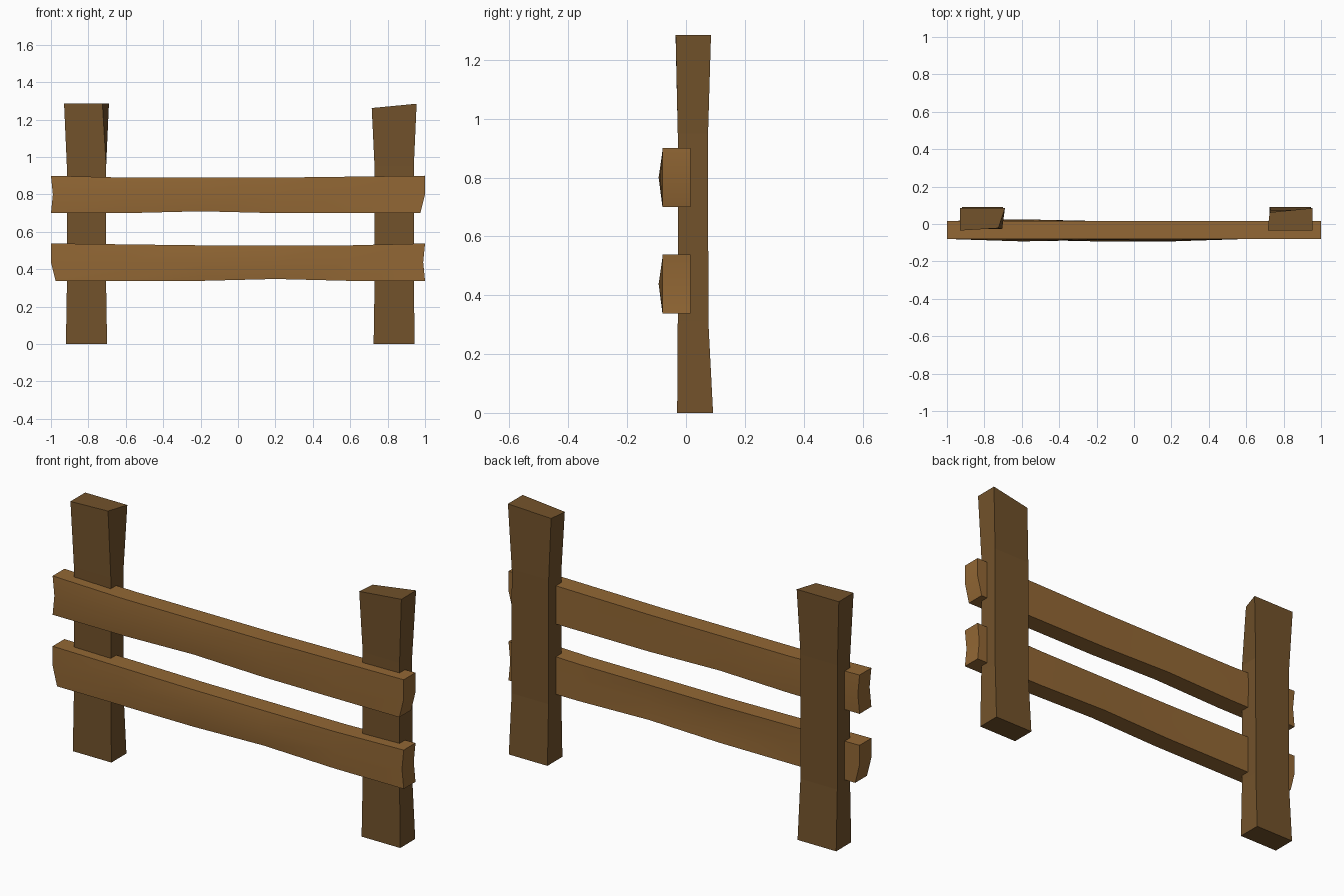
import bpy

if "Cube" in bpy.data.objects:
    bpy.data.objects.remove(bpy.data.objects["Cube"])


def material(name, color):
    m = bpy.data.materials.new(name)
    m.diffuse_color = (*color, 1)
    m.use_nodes = True
    m.node_tree.nodes["Principled BSDF"].inputs["Base Color"].default_value = m.diffuse_color
    return m


def loft(name, rings, caps, mat):
    """Skin closed rings of points and close both ends with the given faces."""
    n = len(rings[0])
    verts = [p for r in rings for p in r]
    faces = []
    for k in range(len(rings) - 1):
        for i in range(n):
            j = (i + 1) % n
            faces.append((k * n + i, k * n + j, (k + 1) * n + j, (k + 1) * n + i))
    last = (len(rings) - 1) * n
    for c in caps:
        faces.append(tuple(reversed(c)))
        faces.append(tuple(last + i for i in c))
    me = bpy.data.meshes.new(name)
    me.from_pydata(verts, [], faces)
    me.materials.append(mat)
    ob = bpy.data.objects.new(name, me)
    bpy.context.collection.objects.link(ob)
    return ob


def rect(x0, x1, y0, y1, z):
    return [(x0, y0, z), (x1, y0, z), (x1, y1, z), (x0, y1, z)]


post_wood = material("post_wood", (0.17, 0.085, 0.024))
rail_wood = material("rail_wood", (0.29, 0.137, 0.035))

# Posts: flared at foot and head, each with a differently hewn top
tops = {
    "left_post": (-0.81, [(-0.93, -0.035, 1.285), (-0.725, -0.022, 1.285),
                          (-0.69, 0.085, 1.285), (-0.93, 0.085, 1.285)]),
    "right_post": (0.835, [(0.715, -0.035, 1.262), (0.955, -0.035, 1.285),
                           (0.955, 0.085, 1.285), (0.725, 0.062, 1.262)]),
}
for name, (cx, top) in tops.items():
    rings = [rect(cx - 0.11, cx + 0.11, -0.03, 0.092, 0),
             rect(cx - 0.105, cx + 0.105, -0.028, 0.076, 0.31),
             rect(cx - 0.105, cx + 0.105, -0.028, 0.075, 0.95), top]
    loft(name, rings, [(0, 1, 2, 3)], post_wood)


# Rails: six-point sections with a middle row that bulges and notches the ends
def rail(name, z, flip, front, back):
    xs = [(-1, -0.99, -1), (-0.6,) * 3, (-0.2,) * 3, (0.2,) * 3, (0.6,) * 3,
          (0.975, 1, 1)]
    low = [0, 0, 0.01, 0, 0, 0]
    high = [0.2, 0.19, 0.19, 0.19, 0.195, 0.2]
    rings = []
    for (xb, xm, xt), lo, hi, f, b in zip(xs, low, high, front, back):
        rings.append([(xb * flip, -0.08, z + lo), (xm * flip, f, z + 0.1),
                      (xt * flip, -0.08, z + hi), (xt * flip, 0.016, z + hi),
                      (xm * flip, b, z + 0.1), (xb * flip, 0.016, z + lo)])
    if flip < 0:
        rings.reverse()
    ob = loft(name, rings, [(0, 1, 4, 5), (1, 2, 3, 4)], rail_wood)
    bpy.ops.object.select_all(action='DESELECT')
    ob.select_set(True)
    bpy.context.view_layer.objects.active = ob
    bpy.ops.object.mode_set(mode='EDIT')
    bpy.ops.mesh.select_all(action='SELECT')
    bpy.ops.mesh.normals_make_consistent(inside=False)
    bpy.ops.object.mode_set(mode='OBJECT')
    bpy.ops.object.shade_smooth_by_angle(angle=0.6)


rail("upper_rail", 0.70, 1,
     [-0.08, -0.093, -0.086, -0.088, -0.08, -0.08],
     [0.016, 0.025, 0.014, 0.016, 0.016, 0.016])
rail("lower_rail", 0.338, -1,
     [-0.08, -0.08, -0.093, -0.093, -0.084, -0.08],
     [0.016, 0.016, 0.014, 0.003, 0.016, 0.016])

# Posts: outward normals
for name in tops:
    ob = bpy.data.objects[name]
    bpy.ops.object.select_all(action='DESELECT')
    ob.select_set(True)
    bpy.context.view_layer.objects.active = ob
    bpy.ops.object.mode_set(mode='EDIT')
    bpy.ops.mesh.select_all(action='SELECT')
    bpy.ops.mesh.normals_make_consistent(inside=False)
    bpy.ops.object.mode_set(mode='OBJECT')
